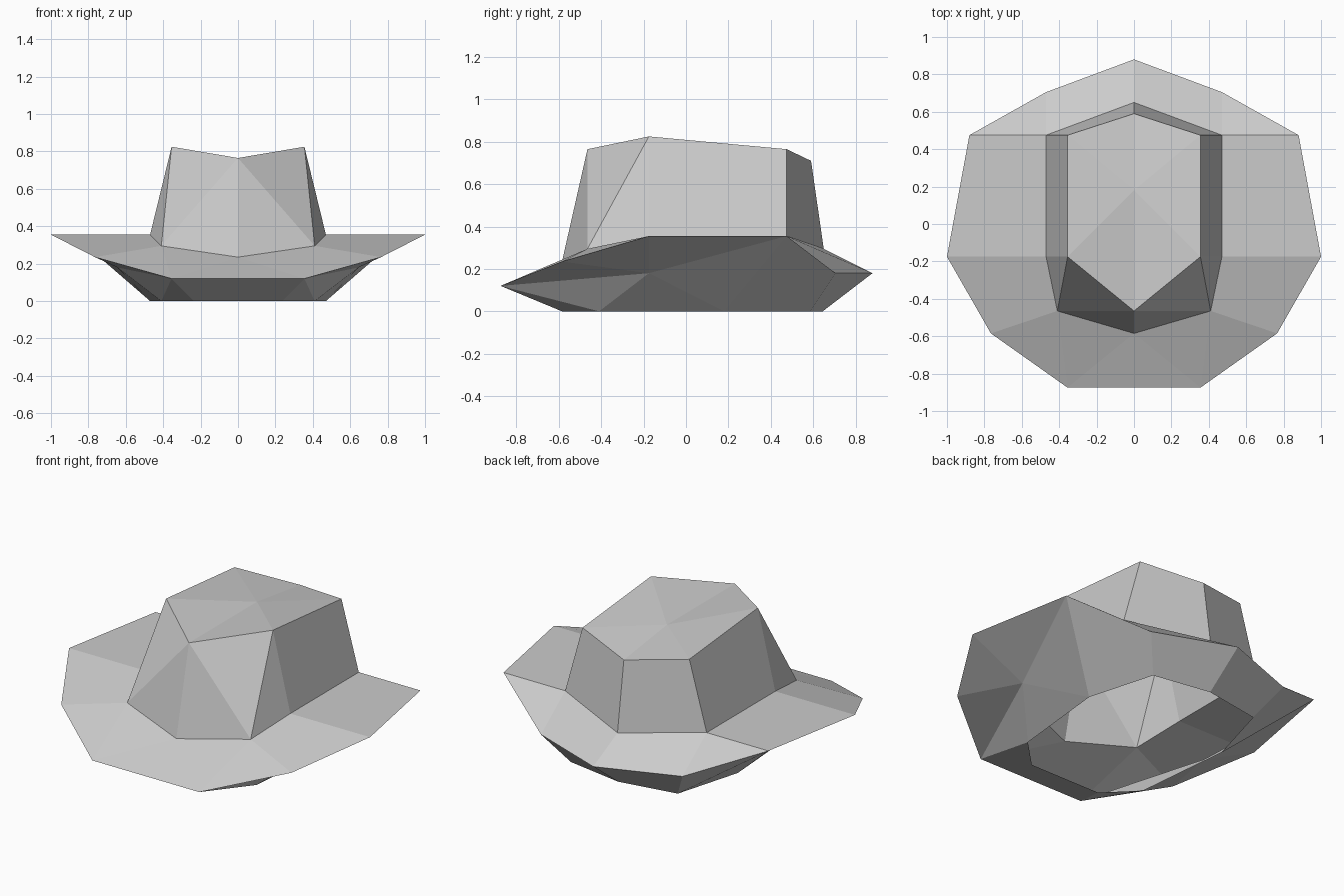
import bpy
import bmesh

cube = bpy.data.objects.get("Cube")
if cube:
    bpy.data.objects.remove(cube, do_unlink=True)

# Single grey felt colour
felt = bpy.data.materials.new("grey_felt")
felt.use_nodes = True
felt.diffuse_color = (0.6, 0.6, 0.6, 1)
shader = next(n for n in felt.node_tree.nodes if n.type == 'BSDF_PRINCIPLED')
shader.inputs["Base Color"].default_value = felt.diffuse_color
shader.inputs["Roughness"].default_value = 0.9


def mirrored_shell(name, faces):
    """Build the left half from faces of points, then mirror it across x."""
    bm = bmesh.new()
    for face in faces:
        for side in (1, -1):
            bm.faces.new([bm.verts.new((side * x, y, z)) for x, y, z in face])
    bmesh.ops.remove_doubles(bm, verts=bm.verts, dist=0.001)
    bmesh.ops.recalc_face_normals(bm, faces=bm.faces)
    mesh = bpy.data.meshes.new(name)
    bm.to_mesh(mesh)
    bm.free()
    mesh.materials.append(felt)
    obj = bpy.data.objects.new(name, mesh)
    bpy.context.collection.objects.link(obj)
    return obj


def fan(hub, ring):
    """Triangles from a hub to each edge of an open ring."""
    return [(hub, a, b) for a, b in zip(ring, ring[1:])]


def strip(upper, lower):
    """Quads between two rows of equal length."""
    return [(upper[i], lower[i], lower[i + 1], upper[i + 1])
            for i in range(len(upper) - 1)]


# Half outlines, each running from the front to the back
top = [(0, -.465, .765), (.355, -.175, .825), (.355, .475, .765), (0, .59, .71)]
base = [(0, -.585, .235), (.41, -.465, .295), (.47, -.175, .355),
        (.47, .475, .355), (0, .65, .295)]
rim = [(0, -.875, .12), (.355, -.875, .12), (.765, -.585, .235), (1, -.175, .355),
       (.88, .475, .355), (.47, .705, .18), (0, .88, .18)]
hem = [(0, -.585, 0), (.235, -.585, 0), (.41, -.41, 0), (.47, .18, 0),
       (.355, .585, 0), (0, .645, 0)]
crown_hub = (0, .18, .765)
side_hub = (.645, -.175, .18)

# Crown: pinched front, side walls, back wall and creased top
crown = fan(top[0], [base[0], base[1], top[1]])
crown += [(top[1], base[1], base[2])]
crown += strip(top[1:], base[2:])
crown += fan(crown_hub, top)
mirrored_shell("crown", crown)

# Brim top: dipped front, raised sides and lowered back
brim = fan(base[0], [rim[0], rim[1], base[1]])
brim += [(base[1], rim[1], rim[2])]
brim += strip(base[1:4], rim[2:5])
brim += [(base[3], rim[4], rim[5])]
brim += strip(base[3:], rim[5:])

# Brim underside: tapers to the open hem, with a folded side panel
brim += strip(rim[:2], hem[:2])
brim += [(rim[1], hem[1], hem[2])]
brim += fan(side_hub, [rim[1], hem[2], hem[3], rim[4], rim[3], rim[2], rim[1]])
brim += strip(rim[4:], hem[3:])
mirrored_shell("brim", brim)
